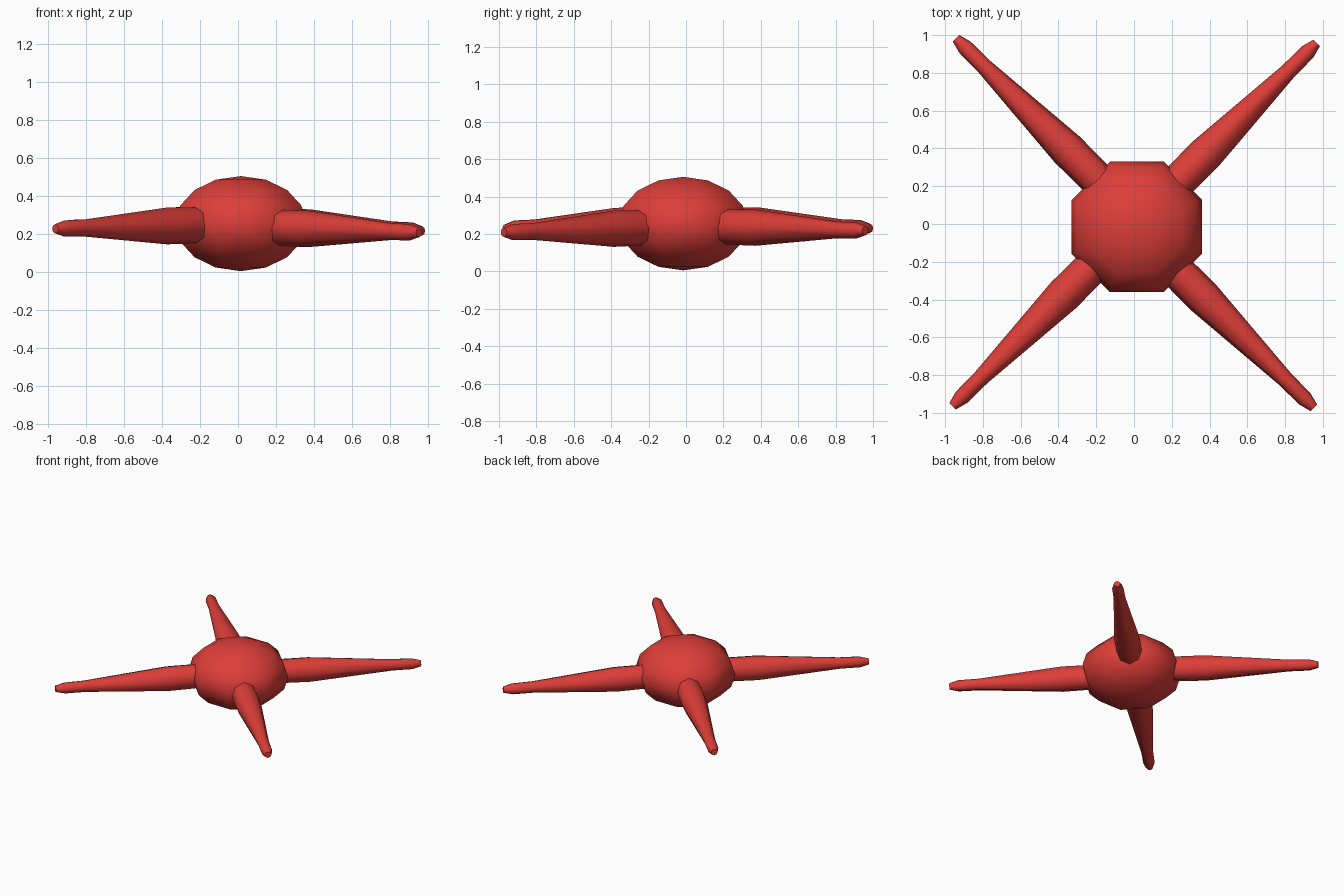
import bpy, bmesh, math
from mathutils import Vector

cube = bpy.data.objects.get("Cube")
if cube:
    bpy.data.objects.remove(cube, do_unlink=True)

red = bpy.data.materials.new("red")
red.use_nodes = True
colour = (0.73, 0.048, 0.04, 1)
red.diffuse_color = colour
red.node_tree.nodes["Principled BSDF"].inputs["Base Color"].default_value = colour


def add_object(name, bm, angle):
    bmesh.ops.recalc_face_normals(bm, faces=bm.faces)
    mesh = bpy.data.meshes.new(name)
    bm.to_mesh(mesh)
    bm.free()
    mesh.materials.append(red)
    obj = bpy.data.objects.new(name, mesh)
    bpy.context.collection.objects.link(obj)
    bpy.ops.object.select_all(action='DESELECT')
    obj.select_set(True)
    bpy.context.view_layer.objects.active = obj
    bpy.ops.object.shade_smooth_by_angle(angle=math.radians(angle))
    return obj


# Flattened eight-sided ball, turned so flat sides face the axes
bm = bmesh.new()
bmesh.ops.create_uvsphere(bm, u_segments=8, v_segments=8, radius=1)
for v in bm.verts:
    x, y, z = v.co
    c, s = math.cos(math.pi / 8), math.sin(math.pi / 8)
    v.co = (0.373 * (c * x - s * y) + 0.015,
            0.373 * (s * x + c * y) - 0.015, 0.25 * z + 0.255)
add_object("body", bm, 60)

# Distance from the centre and radius of each ring of an arm
PROFILE = [(0.20, 0.088), (0.33, 0.093), (0.53, 0.095),
           (1.145, 0.044), (1.295, 0.042), (1.362, 0.024)]
SIDES = 8


def add_arm(name, angle, offset, z_root, z_tip):
    """Tapered tube running outwards, shifted sideways by offset."""
    a = math.radians(angle)
    out = Vector((math.cos(a), math.sin(a), 0))
    side = Vector((-out.y, out.x, 0))
    bm = bmesh.new()
    rings = []
    for u, r in PROFILE:
        t = (u - 0.35) / 1.01
        centre = out * u + side * offset
        centre.z = z_root + (z_tip - z_root) * t
        ring = []
        for i in range(SIDES):
            p = 2 * math.pi * i / SIDES
            up = Vector((0, 0, math.sin(p) * r * 1.02))
            ring.append(bm.verts.new(centre + side * (math.cos(p) * r) + up))
        rings.append(ring)
    for lower, upper in zip(rings, rings[1:]):
        for i in range(SIDES):
            j = (i + 1) % SIDES
            bm.faces.new((lower[i], lower[j], upper[j], upper[i]))
    bm.faces.new(rings[0])
    bm.faces.new(rings[-1])
    add_object(name, bm, 60)


# Four arms on the diagonals
add_arm("back_left_arm", 45, -0.006, 0.237, 0.217)
add_arm("back_right_arm", 135, -0.029, 0.247, 0.230)
add_arm("front_right_arm", 225, 0.003, 0.246, 0.228)
add_arm("front_left_arm", 315, -0.015, 0.232, 0.208)
